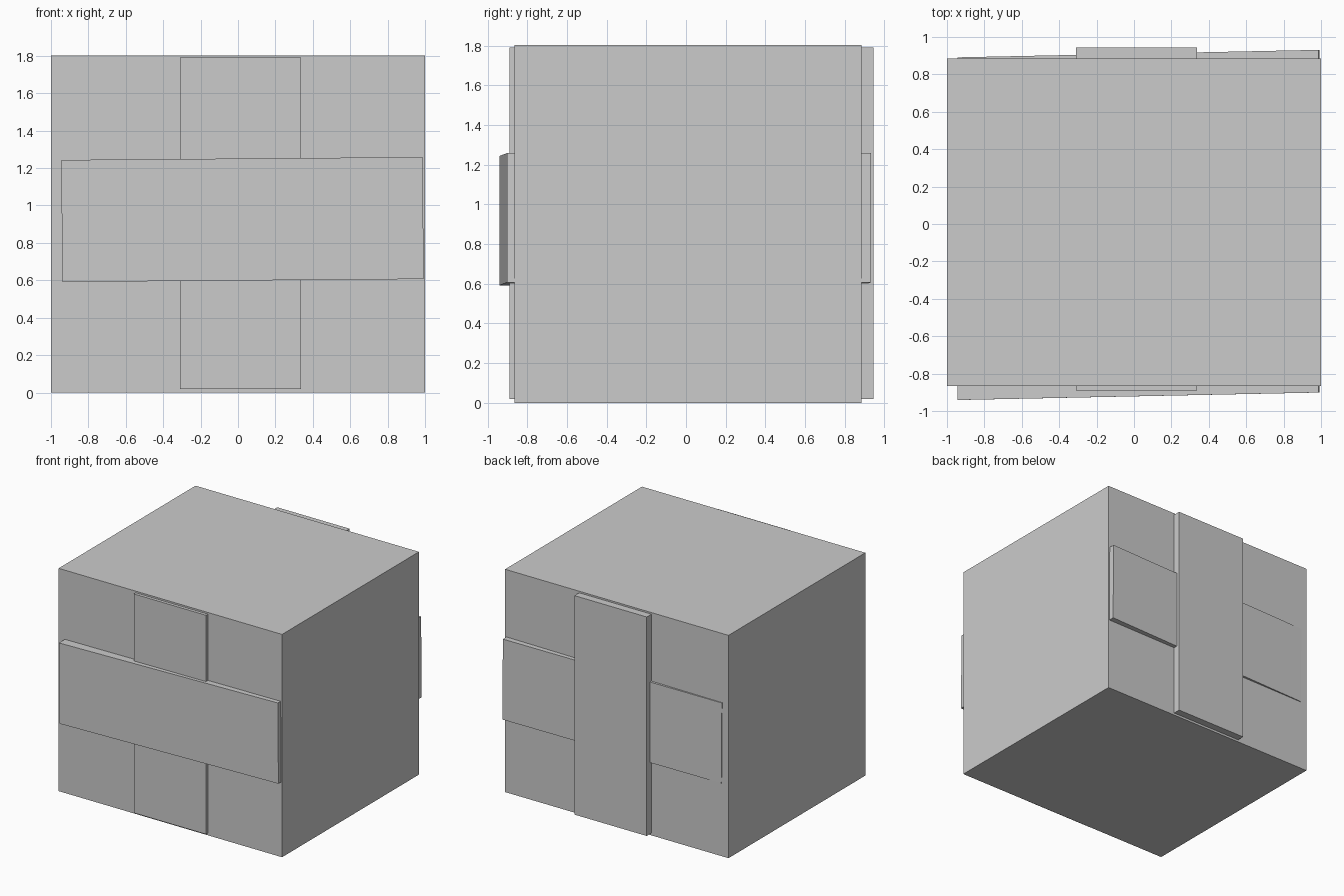
import bpy
from mathutils import Matrix

if "Cube" in bpy.data.objects:
    bpy.data.objects.remove(bpy.data.objects["Cube"])


def box(name, lo, hi, warp=None):
    """Axis-aligned box between two corners, optionally skewed about its centre."""
    bpy.ops.mesh.primitive_cube_add(size=1)
    ob = bpy.context.object
    ob.name = name
    size = [b - a for a, b in zip(lo, hi)]
    centre = [(a + b) / 2 for a, b in zip(lo, hi)]
    m = Matrix.Diagonal((*size, 1))
    if warp:
        m = warp.to_4x4() @ m
    ob.data.transform(Matrix.Translation(centre) @ m)
    return ob


# Main crate body
box("body", (-1.0, -0.865, 0.0), (1.0, 0.885, 1.803))

# Upright strap running through front and back
box("upright_strap", (-0.31, -0.89, 0.018), (0.337, 0.945, 1.79))

# Cross strap, slightly crooked: drifts back and up toward +x
tilt = Matrix(((1, 0, -0.008),
               (0.0207, 1, 0),
               (0.008, 0, 1)))
box("cross_strap", (-0.942, -0.921, 0.599), (0.99, 0.911, 1.251), tilt)
